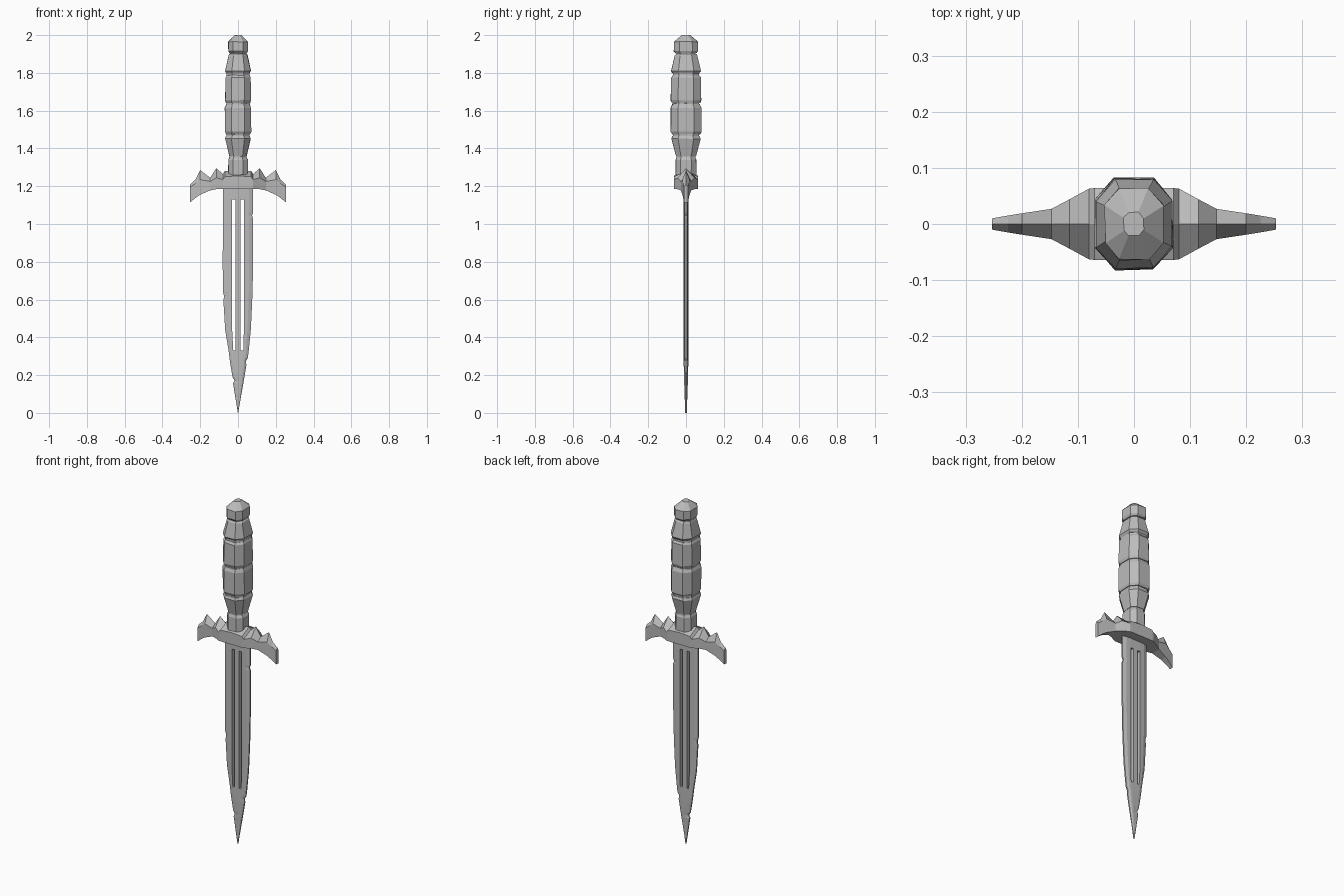
import bpy, bmesh, random

random.seed(4)
cube = bpy.data.objects.get("Cube")
if cube:
    bpy.data.objects.remove(cube)

steel = bpy.data.materials.new("worn_grey")
steel.use_nodes = True
GREY = (0.5, 0.5, 0.5, 1)
steel.diffuse_color = GREY
steel.node_tree.nodes["Principled BSDF"].inputs["Base Color"].default_value = GREY


def finish(bm, name):
    bmesh.ops.recalc_face_normals(bm, faces=bm.faces)
    mesh = bpy.data.meshes.new(name)
    bm.to_mesh(mesh)
    bm.free()
    mesh.materials.append(steel)
    obj = bpy.data.objects.new(name, mesh)
    bpy.context.collection.objects.link(obj)
    return obj


def loft(name, rings):
    """Skin a list of equal-length point rings and cap both ends."""
    bm = bmesh.new()
    loops = [[bm.verts.new(p) for p in ring] for ring in rings]
    n = len(loops[0])
    for a, b in zip(loops, loops[1:]):
        for i in range(n):
            j = (i + 1) % n
            bm.faces.new((a[i], a[j], b[j], b[i]))
    bm.faces.new(loops[0])
    bm.faces.new(loops[-1])
    return finish(bm, name)


def octagon(x, y, z, wear=0.0015):
    """Chamfered rectangle with slightly worn corners."""
    cx, cy = x * 0.5, y * 0.52
    pts = [(x, -cy), (x, cy), (cx, y), (-cx, y),
           (-x, cy), (-x, -cy), (-cx, -y), (cx, -y)]
    r = lambda: random.uniform(-wear, wear)
    return [(px + r(), py + r(), z + r()) for px, py in pts]


# Grip segments and pommel: (name, [(half x, half y, z), ...])
segments = {
    "collar": [(.052, .055, 1.26), (.052, .055, 1.34), (.045, .048, 1.355)],
    "grip_lower": [(.046, .052, 1.36), (.068, .078, 1.452), (.062, .072, 1.466)],
    "grip_mid_lower": [(.064, .074, 1.475), (.069, .082, 1.49),
                       (.069, .081, 1.615), (.062, .073, 1.634)],
    "grip_mid_upper": [(.064, .074, 1.64), (.069, .081, 1.655),
                       (.066, .078, 1.775), (.06, .07, 1.787)],
    "grip_upper": [(.06, .07, 1.797), (.068, .079, 1.81),
                   (.05, .06, 1.893), (.045, .052, 1.9)],
    "pommel": [(.046, .056, 1.905), (.052, .064, 1.916),
               (.052, .064, 1.965), (.018, .02, 2.0)],
}
for name, rings in segments.items():
    loft(name, [octagon(*r) for r in rings])
loft("grip_core", [octagon(.044, .05, z, 0) for z in (1.27, 1.4)]
     + [octagon(.06, .069, z, 0) for z in (1.46, 1.8)]
     + [octagon(.042, .049, z, 0) for z in (1.89, 1.94)])

# Crossguard: (x, half depth, bottom, shoulder, ridge), mirrored in x
guard = [(.0, .064, 1.185, 1.255, 1.28), (.07, .064, 1.185, 1.25, 1.28),
         (.08, .063, 1.185, 1.235, 1.265), (.115, .044, 1.184, 1.245, 1.295),
         (.147, .027, 1.178, 1.225, 1.245), (.2, .019, 1.155, 1.235, 1.285),
         (.225, .015, 1.138, 1.215, 1.235), (.253, .01, 1.115, 1.195, 1.21)]
half = guard[::-1]
stations = [(-s[0],) + s[1:] for s in half] + guard[1:]
loft("crossguard", [[(x, -w, bot), (x, w, bot), (x, w, sh), (x, 0, top), (x, -w, sh)]
                    for x, w, bot, sh, top in stations])

# Blade rows: (z, left-hand width, right-hand width), with nicks in the edges
rows = [(1.22, .08, .08), (1.13, .08, .08), (1.06, .08, .08), (1.045, .08, .074),
        (1.03, .08, .08), (.8, .081, .08), (.64, .08, .077), (.62, .074, .076),
        (.59, .077, .075), (.44, .068, .068), (.33, .05, .057), (.29, .045, .052),
        (.275, .043, .043), (.25, .039, .044), (.19, .029, .034), (.172, .019, .031),
        (.155, .026, .028), (.0, .0008, .0008)]
SLOT_TOP, SLOT_END = 1.13, .33


def half_columns(w):
    """(x, half thickness) from the slot's inner wall to the cutting edge."""
    t = min(.012, .004 + w * .2)
    return [(min(.014, w * .28), t), (min(.031, w * .5), t),
            (w * .74, t * .9), (w, t * .35)]


bm = bmesh.new()
front, back = [], []
for z, left, right in rows:
    cols = [(-x, t) for x, t in half_columns(left)[::-1]] + half_columns(right)
    front.append([bm.verts.new((x, -t, z)) for x, t in cols])
    back.append([bm.verts.new((x, t, z)) for x, t in cols])
cells = set()
for i in range(len(rows) - 1):
    in_slot = rows[i][0] <= SLOT_TOP and rows[i + 1][0] >= SLOT_END
    for j in range(7):
        if not (in_slot and j in (2, 4)):
            cells.add((i, j))
            for g in (front, back):
                bm.faces.new((g[i][j], g[i][j + 1], g[i + 1][j + 1], g[i + 1][j]))
# Walls around the outline and through the slots
for i, j in cells:
    for di, dj, a, b in ((-1, 0, (i, j), (i, j + 1)), (1, 0, (i + 1, j), (i + 1, j + 1)),
                         (0, -1, (i, j), (i + 1, j)), (0, 1, (i, j + 1), (i + 1, j + 1))):
        if (i + di, j + dj) not in cells:
            bm.faces.new((front[a[0]][a[1]], front[b[0]][b[1]],
                          back[b[0]][b[1]], back[a[0]][a[1]]))
finish(bm, "blade")
